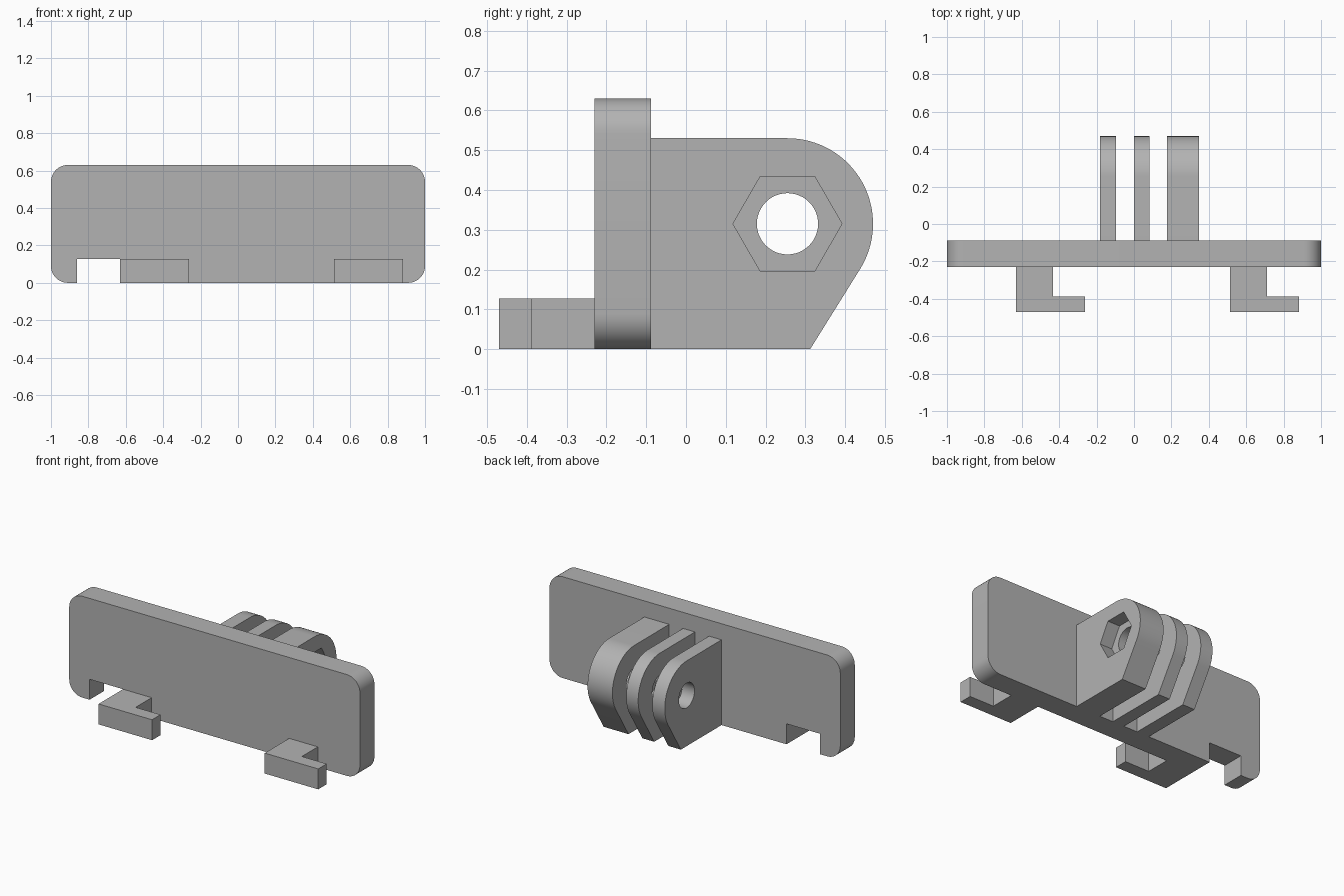
import bpy, bmesh
from math import sin, cos, pi, radians, atan2, acos, hypot
from mathutils import Vector

cube = bpy.data.objects.get("Cube")
if cube:
    bpy.data.objects.remove(cube, do_unlink=True)

grey = bpy.data.materials.new("matte grey")
grey.use_nodes = True
grey.diffuse_color = (0.45, 0.45, 0.45, 1)
grey.node_tree.nodes["Principled BSDF"].inputs["Base Color"].default_value = grey.diffuse_color


def arc(cx, cy, r, start, end, steps):
    """Points along a circular arc, angles in radians."""
    angles = [start + (end - start) * i / steps for i in range(steps + 1)]
    return [(cx + r * cos(a), cy + r * sin(a)) for a in angles]


def extrude(name, outline, axis, low, high):
    """Solid made by extruding a closed outline along one axis."""
    place = {"x": lambda p: (low, p[0], p[1]),
             "y": lambda p: (p[0], low, p[1]),
             "z": lambda p: (p[0], p[1], low)}[axis]
    shift = Vector([(high - low) * (axis == a) for a in "xyz"])
    bm = bmesh.new()
    face = bm.faces.new([bm.verts.new(place(p)) for p in outline])
    out = bmesh.ops.extrude_face_region(bm, geom=[face], use_keep_orig=True)
    moved = [g for g in out["geom"] if isinstance(g, bmesh.types.BMVert)]
    bmesh.ops.translate(bm, vec=shift, verts=moved)
    bmesh.ops.recalc_face_normals(bm, faces=bm.faces)
    mesh = bpy.data.meshes.new(name)
    bm.to_mesh(mesh)
    bm.free()
    mesh.materials.append(grey)
    obj = bpy.data.objects.new(name, mesh)
    bpy.context.collection.objects.link(obj)
    return obj


def activate(obj):
    bpy.ops.object.select_all(action="DESELECT")
    obj.select_set(True)
    bpy.context.view_layer.objects.active = obj


def smooth(obj):
    activate(obj)
    bpy.ops.object.shade_smooth_by_angle(angle=radians(25))


def cut(obj, cutter):
    """Subtract the cutter and discard it."""
    mod = obj.modifiers.new("cut", "BOOLEAN")
    mod.operation = "DIFFERENCE"
    mod.solver = "EXACT"
    mod.object = cutter
    activate(obj)
    bpy.ops.object.modifier_apply(modifier=mod.name)
    bpy.data.objects.remove(cutter, do_unlink=True)


# Rounded plate with a notch in its lower edge
plate_front, plate_back, plate_top = -0.23, -0.088, 0.63
corner, tab_height = 0.09, 0.127
inner = 1 - corner
outline = arc(inner, corner, corner, -pi / 2, 0, 10)
outline += arc(inner, plate_top - corner, corner, 0, pi / 2, 10)
outline += arc(-inner, plate_top - corner, corner, pi / 2, pi, 10)
outline += arc(-inner, corner, corner, pi, 1.5 * pi, 10)
outline += [(-0.86, 0), (-0.86, tab_height), (-0.63, tab_height), (-0.63, 0)]
smooth(extrude("back_plate", outline, "y", plate_front, plate_back))

# L-shaped hooks on the front
for name, x in (("right_hook", -0.63), ("left_hook", 0.513)):
    hook = [(x, plate_front), (x, -0.47), (x + 0.368, -0.47), (x + 0.368, -0.387),
            (x + 0.197, -0.387), (x + 0.197, plate_front)]
    extrude(name, hook, "z", 0, tab_height)

# Hinge lugs: round end, sloping tangent down to the flat base
pin_y, pin_z, lug_r, base_y = 0.255, 0.315, 0.215, 0.312
tangent = (atan2(-pin_z, base_y - pin_y)
           + acos(lug_r / hypot(base_y - pin_y, pin_z)))
lug = [(plate_back, 0), (base_y, 0)]
lug += arc(pin_y, pin_z, lug_r, tangent, pi / 2, 32) + [(plate_back, pin_z + lug_r)]

for name, low, high in (("right_lug", -0.183, -0.097), ("middle_lug", 0, 0.082),
                        ("left_nut_lug", 0.177, 0.348)):
    obj = extrude(name, lug, "x", low, high)
    bolt = arc(pin_y, pin_z, 0.077, 0, 2 * pi, 48)[:-1]
    cut(obj, extrude("bolt_cutter", bolt, "x", low - 0.02, high + 0.02))
    if name == "left_nut_lug":
        # Hexagonal nut pocket in the outer face
        nut = arc(pin_y, pin_z, 0.137, 0, 2 * pi, 6)[:-1]
        cut(obj, extrude("nut_cutter", nut, "x", high - 0.085, high + 0.02))
    smooth(obj)
